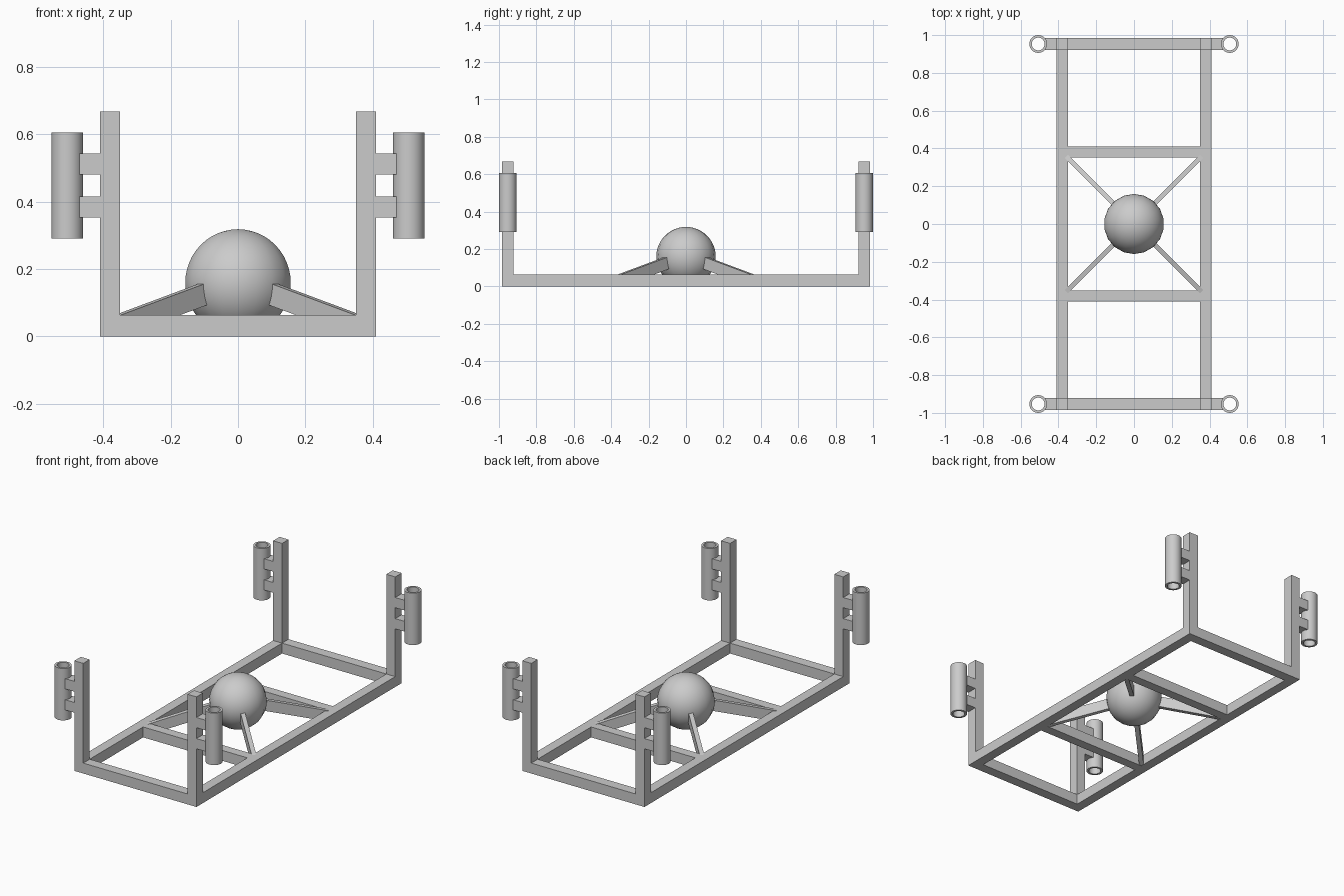
import bpy, bmesh, math
from mathutils import Matrix, Vector

if "Cube" in bpy.data.objects:
    bpy.data.objects.remove(bpy.data.objects["Cube"])

grey = bpy.data.materials.new("plain grey")
grey.diffuse_color = (0.6, 0.6, 0.6, 1)
grey.use_nodes = True
grey.node_tree.nodes["Principled BSDF"].inputs["Base Color"].default_value = grey.diffuse_color


def finish(name, bm, smooth=False):
    bmesh.ops.recalc_face_normals(bm, faces=bm.faces)
    me = bpy.data.meshes.new(name)
    bm.to_mesh(me)
    bm.free()
    me.materials.append(grey)
    ob = bpy.data.objects.new(name, me)
    bpy.context.collection.objects.link(ob)
    if smooth:
        bpy.ops.object.select_all(action='DESELECT')
        ob.select_set(True)
        bpy.context.view_layer.objects.active = ob
        bpy.ops.object.shade_smooth_by_angle(angle=math.radians(35))
    return ob


def box(name, x, y, z):
    bm = bmesh.new()
    c = [(a[0] + a[1]) / 2 for a in (x, y, z)]
    s = [abs(a[1] - a[0]) for a in (x, y, z)]
    bmesh.ops.create_cube(bm, size=1, matrix=Matrix.Translation(c) @ Matrix.Diagonal((*s, 1)))
    return finish(name, bm)


def tube(name, cx, cy, z0, z1, r_out, r_in, n=32):
    bm = bmesh.new()
    rings = []
    for r, z in ((r_out, z0), (r_out, z1), (r_in, z1), (r_in, z0)):
        rings.append([bm.verts.new((cx + r * math.cos(2 * math.pi * i / n),
                                    cy + r * math.sin(2 * math.pi * i / n), z)) for i in range(n)])
    for k in range(4):
        a, b = rings[k], rings[(k + 1) % 4]
        for i in range(n):
            j = (i + 1) % n
            bm.faces.new((a[i], a[j], b[j], b[i]))
    return finish(name, bm, True)


def brace(name, angle, t=0.026):
    # side profile (distance from centre, height), extruded to thickness t
    prof = [(0.10, 0.170), (0.10, 0.104), (0.492, 0.001), (0.515, 0.001), (0.515, 0.0605)]
    bm = bmesh.new()
    f = bm.faces.new([bm.verts.new((d, -t / 2, z)) for d, z in prof])
    ext = bmesh.ops.extrude_face_region(bm, geom=[f])
    bmesh.ops.translate(bm, vec=Vector((0, t, 0)),
                        verts=[v for v in ext['geom'] if isinstance(v, bmesh.types.BMVert)])
    bmesh.ops.rotate(bm, verts=bm.verts, cent=(0, 0, 0), matrix=Matrix.Rotation(angle, 3, 'Z'))
    return finish(name, bm)


XI, XO = 0.35, 0.41      # side rail inner / outer
YI, YO = 0.922, 0.984    # end rail inner / outer
H = 0.063                # rail height

# long side rails
for sx in (-1, 1):
    box("side_rail", (sx * XI, sx * XO), (-YO, YO), (0, H))

# end rails and inner cross rails
for sy in (-1, 1):
    box("end_rail", (-XI, XI), (sy * YI, sy * YO), (0, H))
    box("cross_rail", (-XI, XI), (sy * 0.352, sy * 0.41), (0, H))

# corner posts with two brackets and a hollow tube each
for sx in (-1, 1):
    for sy in (-1, 1):
        box("corner_post", (sx * XI, sx * XO), (sy * YI, sy * YO), (H, 0.668))
        for z0 in (0.353, 0.481):
            box("tube_bracket", (sx * XO, sx * 0.471), (sy * YI, sy * YO), (z0, z0 + 0.062))
        tube("corner_tube", sx * 0.507, sy * 0.953, 0.29, 0.605, 0.047, 0.034)

# diagonal braces holding the ball
for i in range(4):
    brace("ball_brace", math.radians(45 + 90 * i))

# central ball
bm = bmesh.new()
bmesh.ops.create_uvsphere(bm, u_segments=18, v_segments=24, radius=0.159,
                          matrix=Matrix.Translation((0, 0, 0.159)))
finish("centre_ball", bm, True)
